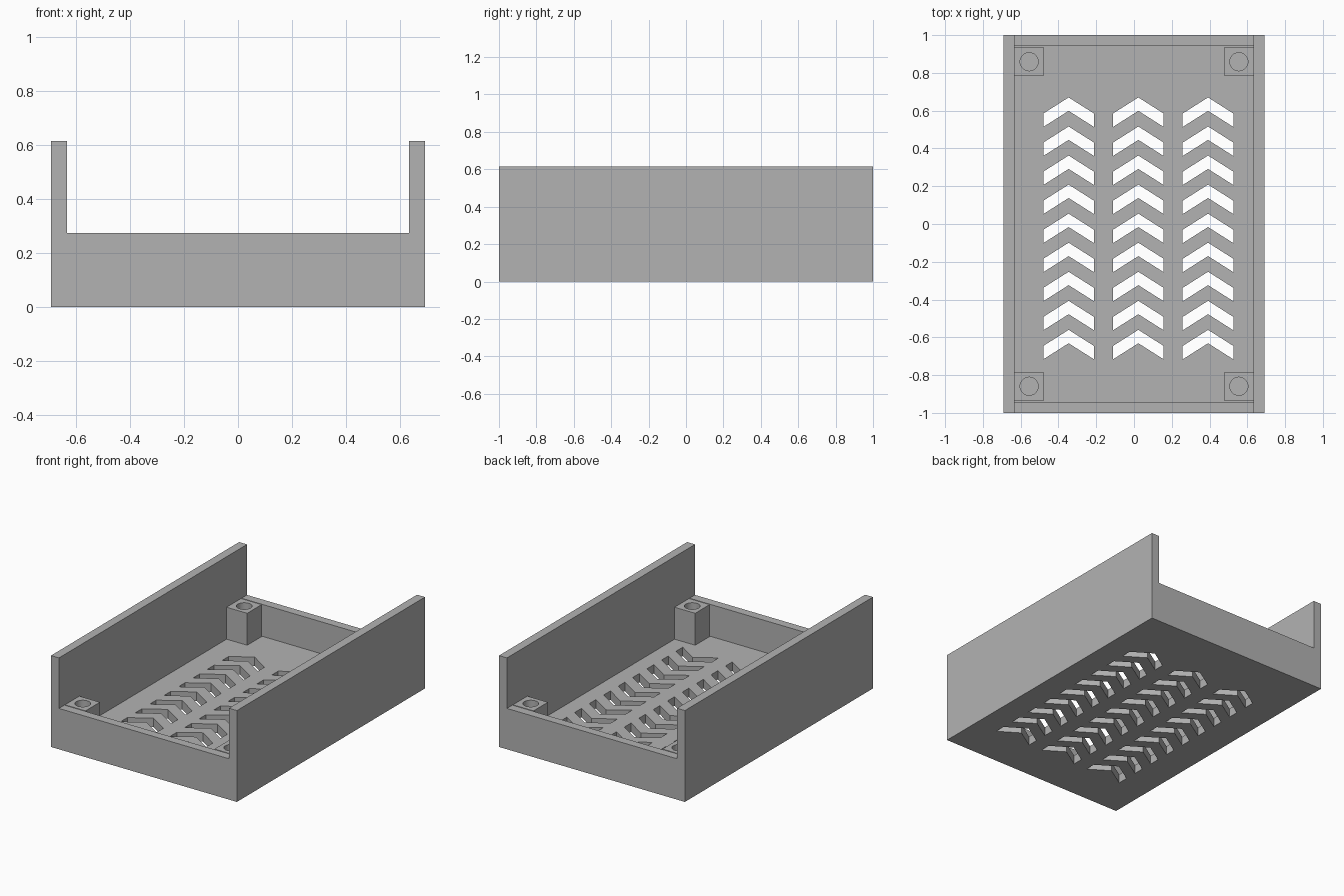
import bpy, bmesh, math

if "Cube" in bpy.data.objects:
    bpy.data.objects.remove(bpy.data.objects["Cube"])

W, L, H = 0.692, 1.0, 0.615       # half width, half length, side wall height
IN_X, IN_Y = 0.633, 0.942         # inner faces of the walls
FLOOR, END_H = 0.06, 0.275        # floor thickness, end wall height

grey = bpy.data.materials.new("plain_grey")
grey.diffuse_color = (0.45, 0.45, 0.45, 1)
grey.use_nodes = True
grey.node_tree.nodes["Principled BSDF"].inputs["Base Color"].default_value = grey.diffuse_color


def prism(name, outlines, z0, z1):
    """Extrude one or more xy outlines from z0 to z1."""
    bm = bmesh.new()
    for pts in outlines:
        low = [bm.verts.new((x, y, z0)) for x, y in pts]
        high = [bm.verts.new((x, y, z1)) for x, y in pts]
        bm.faces.new(low[::-1])
        bm.faces.new(high)
        n = len(pts)
        for i in range(n):
            j = (i + 1) % n
            bm.faces.new((low[i], low[j], high[j], high[i]))
    bmesh.ops.recalc_face_normals(bm, faces=bm.faces)
    me = bpy.data.meshes.new(name)
    bm.to_mesh(me)
    bm.free()
    me.materials.append(grey)
    ob = bpy.data.objects.new(name, me)
    bpy.context.collection.objects.link(ob)
    return ob


def rect(x0, x1, y0, y1):
    return [(x0, y0), (x1, y0), (x1, y1), (x0, y1)]


def cut(ob, cutter):
    """Subtract the cutter from the object, then remove the cutter."""
    mod = ob.modifiers.new("cut", 'BOOLEAN')
    mod.operation = 'DIFFERENCE'
    mod.solver = 'EXACT'
    mod.object = cutter
    bpy.context.view_layer.objects.active = ob
    bpy.ops.object.modifier_apply(modifier=mod.name)
    bpy.data.objects.remove(cutter)


# Tray: solid block, hollowed, with lowered end walls
tray = prism("tray", [rect(-W, W, -L, L)], 0, H)
cut(tray, prism("end_cutter", [rect(-IN_X, IN_X, -1.2, 1.2)], END_H, 1))
cut(tray, prism("cavity_cutter", [rect(-IN_X, IN_X, -IN_Y, IN_Y)], FLOOR, 0.5))

# Chevron vents through the floor, three columns of nine
vents = []
for cx in (-0.346, 0.023, 0.392):
    for row in range(9):
        y = 0.67 - 0.1538 * row
        w, drop, t = 0.134, 0.085, 0.071
        vents.append([(cx - w, y - drop - t), (cx, y - t), (cx + w, y - drop - t),
                      (cx + w, y - drop), (cx, y), (cx - w, y - drop)])
cut(tray, prism("vent_cutter", vents, -0.1, 0.15))

# Corner posts with a round screw hole
for sx, side in ((-1, "left"), (1, "right")):
    for sy, end in ((-1, "front"), (1, "back")):
        xs = sorted((sx * 0.48, sx * IN_X))
        ys = sorted((sy * 0.783, sy * 0.936))
        post = prism(f"{end}_{side}_post", [rect(*xs, *ys)], FLOOR, END_H)
        hole = [(sx * 0.555 + 0.048 * math.cos(a), sy * 0.859 + 0.048 * math.sin(a))
                for a in (math.tau * i / 32 for i in range(32))]
        cut(post, prism("hole_cutter", [hole], 0, 0.4))
        bpy.ops.object.select_all(action='DESELECT')
        post.select_set(True)
        bpy.context.view_layer.objects.active = post
        bpy.ops.object.shade_smooth_by_angle()
